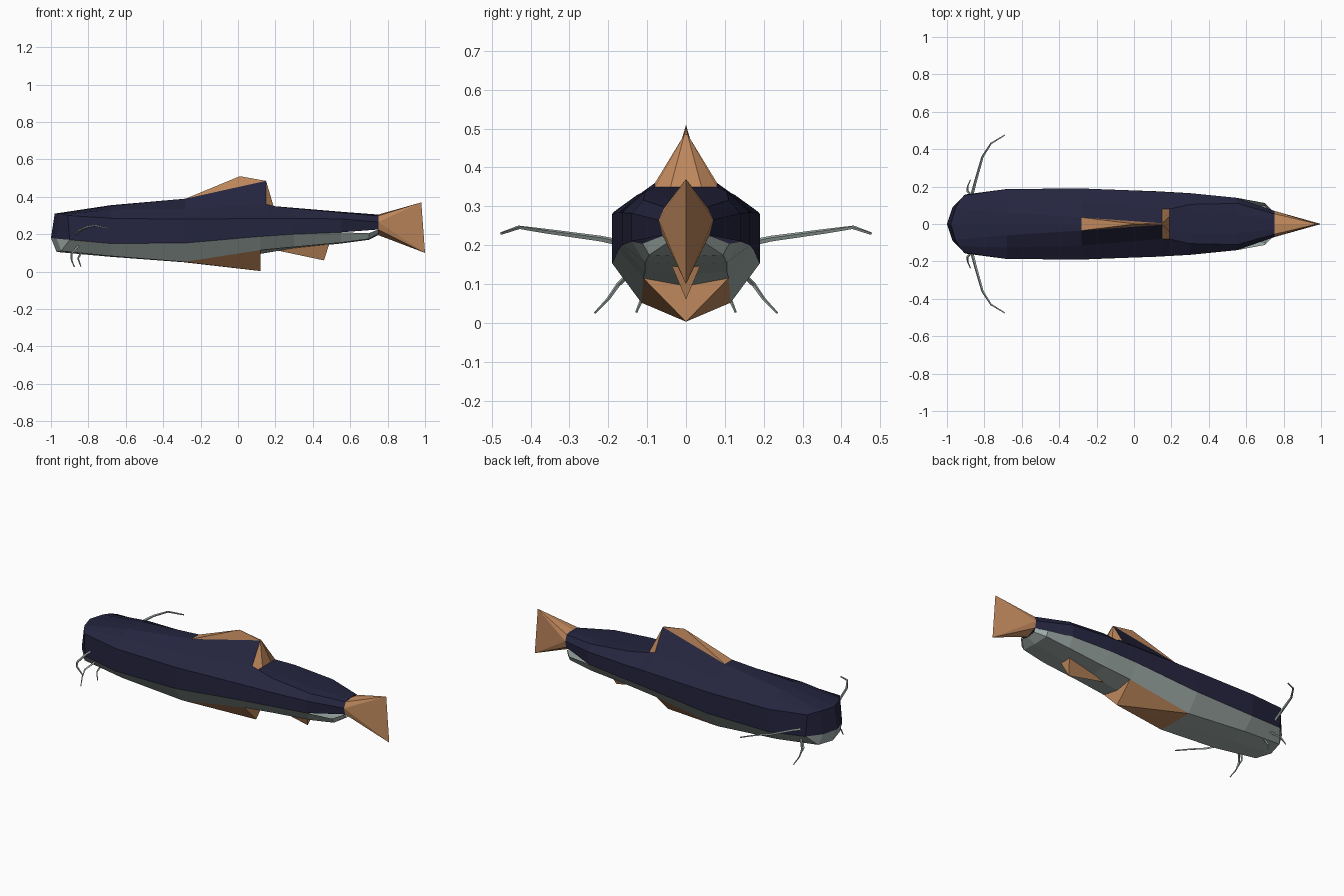
import bpy, bmesh
from mathutils import Vector

if "Cube" in bpy.data.objects:
    bpy.data.objects.remove(bpy.data.objects["Cube"])


def material(name, rgb):
    m = bpy.data.materials.new(name)
    m.diffuse_color = (*rgb, 1)
    m.use_nodes = True
    m.node_tree.nodes["Principled BSDF"].inputs["Base Color"].default_value = m.diffuse_color
    return m


NAVY = material("dark navy", (0.018, 0.018, 0.05))
GREY = material("pale grey green", (0.36, 0.43, 0.41))
ORANGE = material("fin orange", (0.53, 0.25, 0.11))


def half_mesh(name, polys, mats):
    """polys: (material index, points) on the +y half; mirrored across y = 0 and welded."""
    bm = bmesh.new()
    for mat, pts in polys:
        for side in (1, -1):
            f = bm.faces.new([bm.verts.new((x, y * side, z)) for x, y, z in pts])
            f.material_index = mat
    bmesh.ops.remove_doubles(bm, verts=bm.verts, dist=0.0005)
    bmesh.ops.recalc_face_normals(bm, faces=bm.faces)
    me = bpy.data.meshes.new(name)
    bm.to_mesh(me)
    bm.free()
    for m in mats:
        me.materials.append(m)
    ob = bpy.data.objects.new(name, me)
    bpy.context.collection.objects.link(ob)
    return ob


def loft(rows, rule):
    polys = []
    for i, (a, b) in enumerate(zip(rows, rows[1:])):
        for j in range(len(a) - 1):
            polys.append((rule(i, j), [a[j], b[j], b[j + 1], a[j + 1]]))
    return polys


def section(x, *yz):
    return [(x, y, z) for y, z in yz]


# Rounded snout points shared by back and belly
lip = [(-1, 0, .18), (-.97, .09, .176), (-.90, .158, .17)]
brow = [(-.98, 0, .31), (-.955, .085, .31), (-.935, .12, .308), (-.91, .153, .30)]
chin = [(-.97, 0, .105), (-.945, .10, .11)]

# Back: from centre line outwards and down to the side seam
back_rows = [
    brow + [lip[2]],
    section(-.68, (0, .355), (.06, .352), (.125, .33), (.187, .285), (.187, .15)),
    section(-.28, (0, .39), (.035, .39), (.115, .335), (.19, .28), (.19, .153)),
    section(.15, (0, .485), (.004, .485), (.08, .36), (.173, .285), (.173, .19)),
    section(.19, (0, .35), (.04, .35), (.08, .35), (.17, .285), (.17, .192)),
    section(.30, (0, .341), (.05, .341), (.105, .338), (.165, .284), (.165, .2)),
    section(.55, (0, .32), (.05, .32), (.11, .316), (.14, .282), (.14, .21)),
    section(.75, (0, .305), (.03, .305), (.055, .298), (.07, .265), (.06, .225)),
]
back = loft(back_rows, lambda i, j: 1 if i == 3 and j < 2 else 0)
back += [(0, [brow[0], brow[1], lip[1], lip[0]]),
         (0, [brow[1], brow[2], lip[1]]),
         (0, [brow[2], brow[3], lip[2], lip[1]])]
half_mesh("back", back, [NAVY, ORANGE])

# Belly: from the side seam down to the centre line
belly_rows = [
    [lip[2], chin[1], chin[0]],
    section(-.68, (.187, .15), (.12, .083), (0, .079)),
    section(-.29, (.19, .153), (.115, .052), (0, .05)),
    section(.12, (.175, .188), (.11, .115), (0, .095)),
    section(.30, (.165, .2), (.105, .132), (0, .125)),
    section(.55, (.14, .21), (.105, .155), (0, .15)),
    section(.70, (.112, .205), (.095, .175), (0, .17)),
    section(.75, (.06, .225), (.05, .205), (0, .195)),
]
belly = loft(belly_rows, lambda i, j: 0)
belly += [(0, [lip[0], lip[1], chin[1], chin[0]]),
          (0, [lip[1], lip[2], chin[1]])]
half_mesh("belly", belly, [GREY])

# Dorsal crest along the ridge of the back
a, b, peak, end = (-.28, .035, .39), (-.28, 0, .39), (.01, 0, .51), (.15, 0, .485)
half_mesh("dorsal_crest", [(0, [b, a, peak]), (0, [a, (.15, .004, .485), peak]),
                           (0, [peak, (.15, .004, .485), end])], [ORANGE])

# Belly fin: wide wedge ending in a point below the body
f0, f1, tip = (-.29, 0, .05), (-.29, .115, .052), (.12, 0, .003)
r0, r1 = (.12, 0, .095), (.12, .11, .115)
half_mesh("belly_fin", [(0, [f0, f1, tip]), (0, [f1, r1, tip]),
                        (0, [r1, r0, tip])], [ORANGE])

# Rear fin: narrow wedge
g0, g1, g2, gt = (.2, 0, .115), (.49, .04, .155), (.49, 0, .155), (.46, 0, .06)
half_mesh("rear_fin", [(0, [g0, g1, gt]), (0, [g1, g2, gt]),
                       (0, [g0, g2, g1])], [ORANGE])

# Tail fin: body-end ring tapering to a vertical edge
t = section(.75, (0, .305), (.055, .298), (.07, .265), (.06, .225), (0, .195))
up, low = (.98, 0, .37), (1.0, 0, .10)
half_mesh("tail_fin", [(0, [t[0], t[1], up]), (0, [t[1], t[2], up]),
                       (0, [t[2], low, up]), (0, [t[2], t[3], low]),
                       (0, [t[3], t[4], low]), (0, t)], [ORANGE])


# Whiskers: thin tapered four-sided tubes
def whisker(name, path, radius):
    pts = [Vector(p) for p in path]
    rows = []
    for i, p in enumerate(pts):
        d = (pts[min(i + 1, len(pts) - 1)] - pts[max(i - 1, 0)]).normalized()
        u = d.cross(Vector((1, 0, 0.3))).normalized()
        v = d.cross(u)
        r = radius * (1 - 0.6 * i / (len(pts) - 1))
        rows.append([tuple(p + r * q) for q in (u, v, -u, -v, u)])
    half_mesh(name, loft(rows, lambda i, j: 0) + [(0, rows[-1][:4])], [GREY])


whisker("long_whiskers", [(-.87, .14, .20), (-.85, .22, .217), (-.81, .36, .236),
                          (-.765, .43, .246), (-.69, .476, .23)], .009)
whisker("outer_chin_whiskers", [(-.85, .13, .14), (-.89, .175, .098),
                                (-.89, .20, .062), (-.875, .235, .025)], .007)
whisker("inner_chin_whiskers", [(-.83, .09, .12), (-.855, .11, .07),
                                (-.84, .128, .027)], .007)
